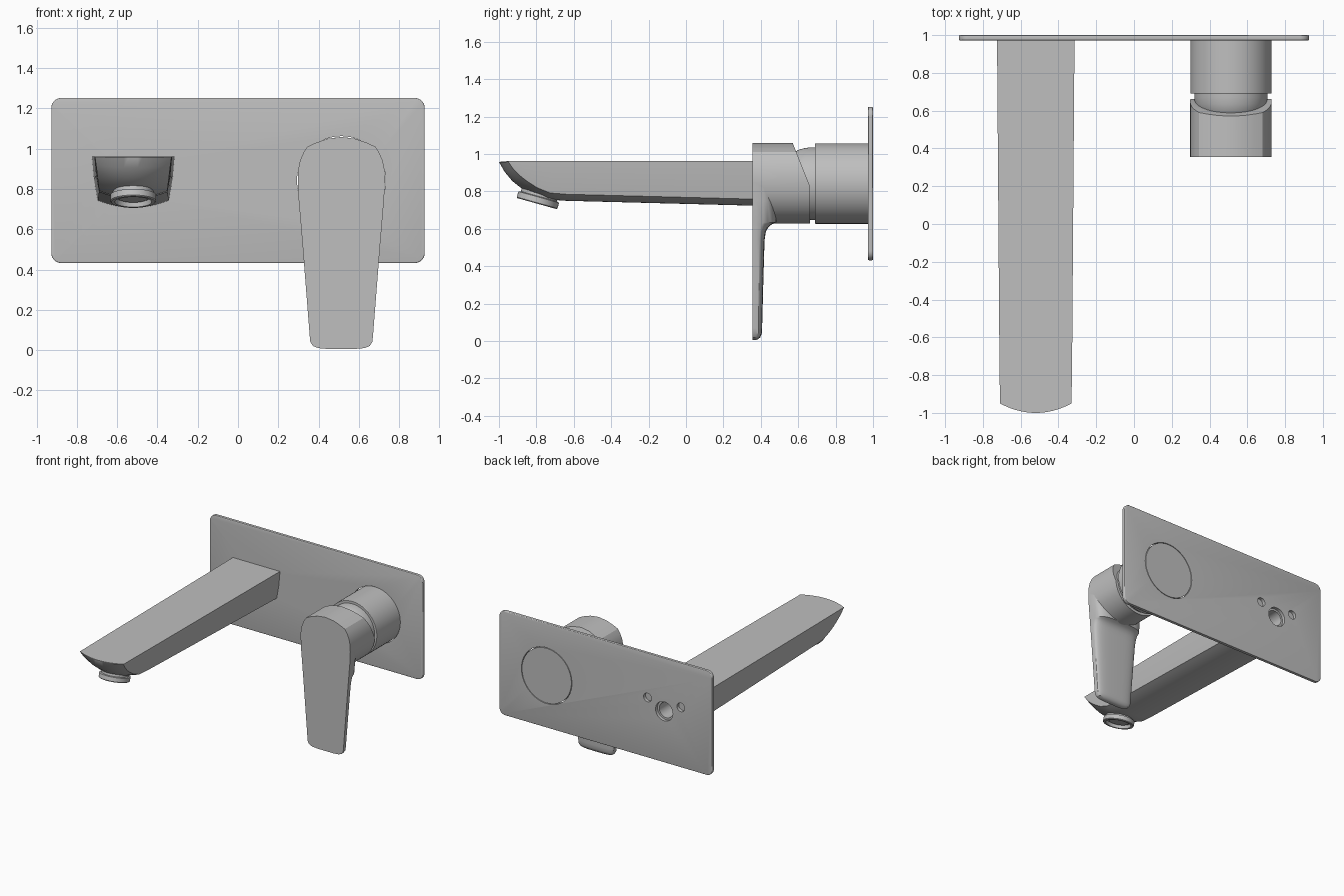
import bpy, bmesh, math
from mathutils import Matrix, Vector

if "Cube" in bpy.data.objects:
    bpy.data.objects.remove(bpy.data.objects["Cube"])

metal = bpy.data.materials.new("brushed grey metal")
metal.use_nodes = True
GREY = (0.52, 0.52, 0.52, 1)
metal.diffuse_color = GREY
metal.node_tree.nodes["Principled BSDF"].inputs["Base Color"].default_value = GREY

HUB_X, HUB_Z = 0.513, 0.842
SPOUT_X, SPOUT_TOP = -0.52, 0.962


def loft(name, rings, matrix=None, cut=None):
    """Skin equal-length rings of points, cap both ends, optionally slice by a plane."""
    bm = bmesh.new()
    loops = [[bm.verts.new(p) for p in ring] for ring in rings]
    n = len(loops[0])
    for a, b in zip(loops, loops[1:]):
        for i in range(n):
            j = (i + 1) % n
            bm.faces.new((a[i], a[j], b[j], b[i]))
    bm.faces.new(loops[0])
    bm.faces.new(loops[-1])
    if cut:
        geom = bm.verts[:] + bm.edges[:] + bm.faces[:]
        res = bmesh.ops.bisect_plane(bm, geom=geom, plane_co=cut[0], plane_no=cut[1], clear_outer=True)
        edges = [e for e in res["geom_cut"] if isinstance(e, bmesh.types.BMEdge)]
        bmesh.ops.contextual_create(bm, geom=edges)
    if matrix:
        bm.transform(matrix)
    bmesh.ops.recalc_face_normals(bm, faces=bm.faces)
    mesh = bpy.data.meshes.new(name)
    bm.to_mesh(mesh)
    bm.free()
    mesh.materials.append(metal)
    obj = bpy.data.objects.new(name, mesh)
    bpy.context.collection.objects.link(obj)
    return obj


def prism(name, outline, y0, y1, cut=None):
    return loft(name, [[(x, y, z) for x, z in outline] for y in (y0, y1)], cut=cut)


def lathe(name, profile, matrix, sides=64):
    """Revolve (radius, height) pairs about local z."""
    turn = [math.tau * i / sides for i in range(sides)]
    return loft(name, [[(r * math.cos(a), r * math.sin(a), h) for a in turn] for r, h in profile], matrix)


def along_y(x, z):
    return Matrix.Translation((x, 0, z)) @ Matrix.Rotation(-math.pi / 2, 4, "X")


def activate(obj):
    bpy.ops.object.select_all(action="DESELECT")
    obj.select_set(True)
    bpy.context.view_layer.objects.active = obj


def bevel(obj, width):
    mod = obj.modifiers.new("bevel", "BEVEL")
    mod.width, mod.segments, mod.limit_method = width, 3, "ANGLE"
    mod.angle_limit = math.radians(40)
    activate(obj)
    bpy.ops.object.modifier_apply(modifier=mod.name)


def drill(obj, x, z, radius, y0, y1):
    cutter = lathe("drill", [(radius, y0), (radius, y1)], along_y(x, z))
    cutter.hide_render = True
    mod = obj.modifiers.new("hole", "BOOLEAN")
    mod.operation, mod.solver, mod.object = "DIFFERENCE", "EXACT", cutter
    activate(obj)
    bpy.ops.object.modifier_apply(modifier=mod.name)
    bpy.data.objects.remove(cutter)


# Wall plate with rounded corners
outline = []
for k, (sx, sz) in enumerate([(1, 1), (-1, 1), (-1, -1), (1, -1)]):
    for s in range(9):
        a = math.pi / 2 * (k + s / 8)
        outline.append((sx * 0.877 + 0.05 * math.cos(a), 0.842 + sz * 0.36 + 0.05 * math.sin(a)))
plate = prism("wall_plate", outline, 0.972, 1.0)
bevel(plate, 0.006)
drill(plate, HUB_X, HUB_Z, 0.22, 0.9, 1.1)
drill(plate, -0.51, 0.835, 0.075, 0.9, 1.1)
for x in (-0.365, -0.655):
    drill(plate, x, 0.905, 0.034, 0.9, 1.1)

# Spout: flat top, bowed underside, scooped tip
rings = []
stations = [(0.975, 0.708, 0.205), (-0.64, 0.75, 0.193), (-0.74, 0.757, 0.192), (-0.82, 0.785, 0.191),
            (-0.88, 0.817, 0.191), (-0.93, 0.857, 0.19), (-0.97, 0.905, 0.19), (-1.0, 0.958, 0.19)]
for y, low, w in stations:
    depth = SPOUT_TOP - low
    lift = min(0.035, depth * 0.25)
    fade = min(1, max(0, (-0.64 - y) / 0.3))
    wb = w - 0.13 * (depth - lift)
    us = [i / 8 for i in range(-8, 9)]
    section = [(u * wb, low + lift * u * u) for u in us]
    section += [(w - 0.04 * depth, SPOUT_TOP - depth * 0.45)]
    section += [(-u * w, SPOUT_TOP) for u in us]
    section += [(-w + 0.04 * depth, SPOUT_TOP - depth * 0.45)]
    rings.append([(SPOUT_X + x, y + fade * 0.05 * (x / w) ** 2, z) for x, z in section])
spout = loft("spout", rings)
drill(spout, -0.51, 0.835, 0.06, 0.8, 1.1)

# Tilted water outlet under the tip
tilt = Matrix.Translation((SPOUT_X, -0.797, 0.735)) @ Matrix.Rotation(math.radians(164.4), 4, "X")
outlet = lathe("outlet_ring", [(0.1, -0.08), (0.1, -0.04), (0.113, -0.036), (0.113, -0.005), (0.108, 0),
                               (0.092, 0), (0.088, -0.025), (0.075, -0.025), (0.072, -0.018)], tilt)

# Valve body and domed neck
body = lathe("valve_body", [(0.213, 0.69), (0.215, 0.693), (0.215, 1.0)], along_y(HUB_X, HUB_Z))
neck = lathe("valve_neck", [(0.13, 0.54), (0.16, 0.57), (0.18, 0.6), (0.19, 0.635), (0.194, 0.67), (0.194, 0.72)],
             along_y(HUB_X, HUB_Z))

# Handle head: broad crown above, round below, sloped cut at the back
right = [(0.216, 0), (0.215, 0.05), (0.205, 0.1), (0.187, 0.14), (0.168, 0.168), (0.13, 0.186), (0.07, 0.207)]
crown = right + [(0, 0.216)] + [(-x, z) for x, z in reversed(right)]
under = [(0.214 * math.cos(a), 0.214 * math.sin(a)) for a in [math.pi * (1 + i / 32) for i in range(1, 32)]]
head = prism("handle_head", [(HUB_X + x, HUB_Z + z) for x, z in crown + under], 0.355, 0.662,
             cut=(Vector((0, 0.662, 0.83)), Vector((0, 0.225, 0.09))))

# Handle lever: flat front, softly rounded back, fillet into the head
rings = []
levels = [(0.006, 0.07, 0.02), (0.01, 0.115, 0.03), (0.02, 0.14, 0.042), (0.04, 0.154, 0.05), (0.07, 0.157, 0.052),
          (0.3, 0.175, 0.058), (0.54, 0.194, 0.065), (0.585, 0.198, 0.072), (0.61, 0.2, 0.086),
          (0.625, 0.201, 0.105), (0.634, 0.202, 0.13), (0.75, 0.212, 0.13), (0.842, 0.216, 0.13)]
for z, w, d in levels:
    ring = [(HUB_X - w, 0.355, z)]
    rim = min(0.02, d * 0.4)
    for i in range(17):
        a = math.pi * (1 - i / 16)
        c, s = math.cos(a), math.sin(a)
        x = w * math.copysign(abs(c) ** 0.6, c)
        ring.append((HUB_X + x, 0.355 + rim + (d - rim) * max(s, 0) ** 0.6, z))
    ring.append((HUB_X + w, 0.355, z))
    rings.append(ring)
lever = loft("handle_lever", rings)

# Smooth shading with crisp edges
for obj in (plate, spout, outlet, body, neck, head, lever):
    activate(obj)
    bpy.ops.object.shade_smooth_by_angle(angle=math.radians(30))
